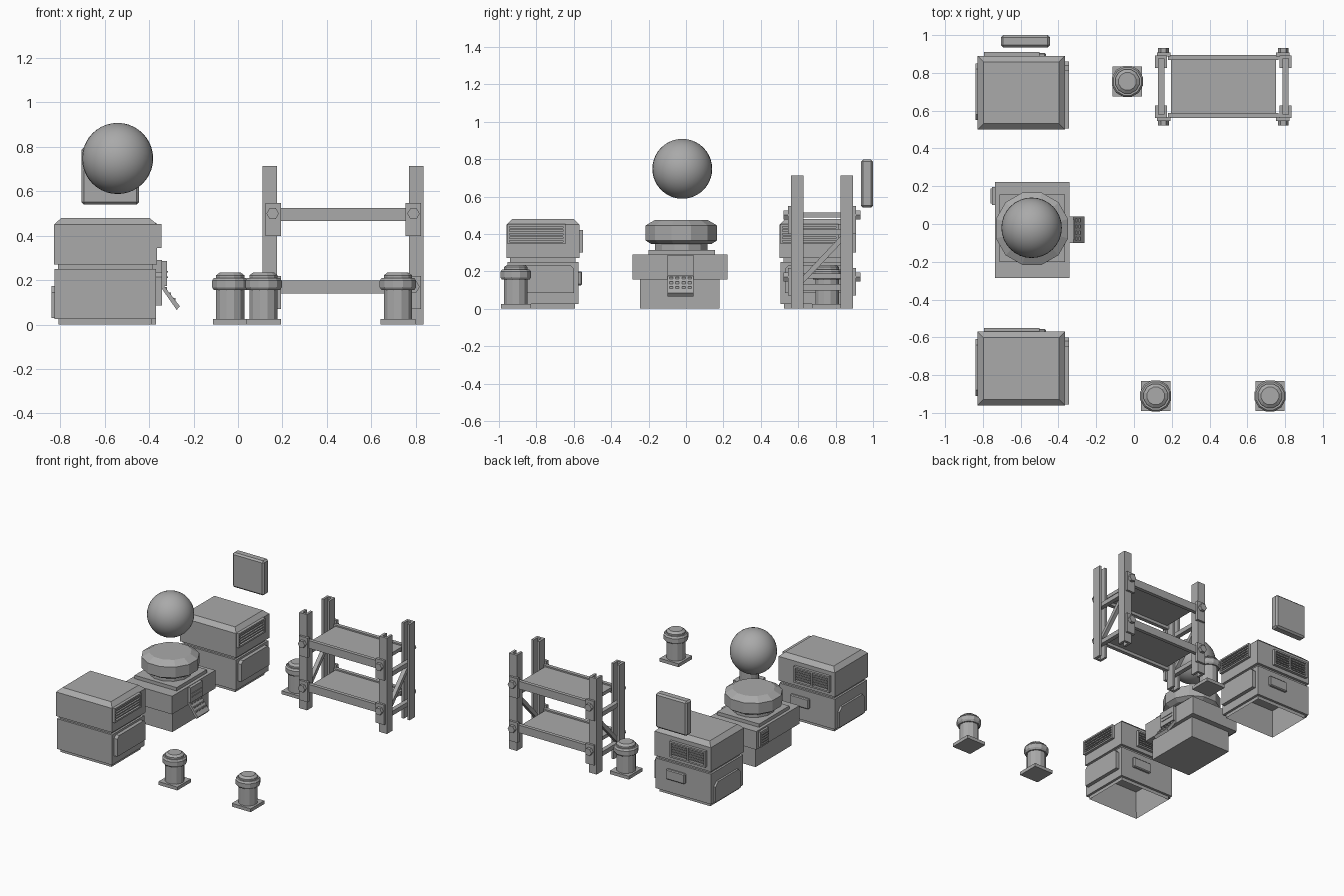
import bpy, bmesh, math
from mathutils import Vector, Matrix

cube = bpy.data.objects.get("Cube")
if cube:
    bpy.data.objects.remove(cube, do_unlink=True)

grey = bpy.data.materials.new("plain_grey")
grey.use_nodes = True
grey.diffuse_color = (0.4, 0.4, 0.4, 1)
grey.node_tree.nodes["Principled BSDF"].inputs["Base Color"].default_value = (0.4, 0.4, 0.4, 1)


def finish(name, bm, bevel=0):
    bmesh.ops.recalc_face_normals(bm, faces=bm.faces)
    mesh = bpy.data.meshes.new(name)
    bm.to_mesh(mesh)
    bm.free()
    mesh.materials.append(grey)
    ob = bpy.data.objects.new(name, mesh)
    bpy.context.collection.objects.link(ob)
    if bevel:
        mod = ob.modifiers.new("bevel", "BEVEL")
        mod.width = bevel
        mod.segments = 1
    return ob


def box_mesh(x, y, z):
    bm = bmesh.new()
    bmesh.ops.create_cube(bm, size=1)
    for v in bm.verts:
        v.co = [r[0] if c < 0 else r[1] for c, r in zip(v.co, (x, y, z))]
    return bm


def box(name, x, y, z, bevel=0):
    return finish(name, box_mesh(x, y, z), bevel)


def bar(name, a, b, width, depth):
    # beam between two points; width runs along x where possible
    a, b = Vector(a), Vector(b)
    d = b - a
    h = d.length / 2
    bm = box_mesh((-width / 2, width / 2), (-depth / 2, depth / 2), (-h, h))
    w = d.normalized()
    u = Vector((1, 0, 0)) if abs(w.x) < 0.1 else Vector((0, 1, 0))
    rot = Matrix((u, w.cross(u), w)).transposed().to_4x4()
    bmesh.ops.transform(bm, matrix=Matrix.Translation((a + b) / 2) @ rot, verts=bm.verts)
    return finish(name, bm)


def prism(name, axis, points, lo, hi):
    # polygon extruded along one axis
    bm = bmesh.new()
    verts = []
    for p in points:
        c = list(p)
        c.insert(axis, lo)
        verts.append(bm.verts.new(c))
    face = bm.faces.new(verts)
    moved = bmesh.ops.extrude_face_region(bm, geom=[face])["geom"]
    shift = [0, 0, 0]
    shift[axis] = hi - lo
    bmesh.ops.translate(bm, vec=shift, verts=[g for g in moved if isinstance(g, bmesh.types.BMVert)])
    return finish(name, bm)


def lathe(name, x, y, profile, sides):
    bm = bmesh.new()
    rings = []
    for r, z in profile:
        angles = [math.tau * (i + 0.5) / sides for i in range(sides)]
        rings.append([bm.verts.new((x + r * math.cos(t), y + r * math.sin(t), z)) for t in angles])
    for a, b in zip(rings, rings[1:]):
        for i in range(sides):
            j = (i + 1) % sides
            bm.faces.new((a[i], a[j], b[j], b[i]))
    bm.faces.new(rings[0])
    bm.faces.new(rings[-1])
    return finish(name, bm)


def cut_rect(lo, hi, bottom, top, cut):
    return [(lo, bottom), (hi, bottom), (hi, top - cut), (hi - cut, top), (lo + cut, top), (lo, top - cut)]


def cabinet(name, dy):
    def ys(a, b):
        return (a + dy, b + dy)

    # open-bottomed lower housing with a foot rim
    bm = box_mesh((-0.825, -0.37), ys(0.505, 0.885), (0.025, 0.25))
    bm.faces.ensure_lookup_table()
    for inset, lift in ((0.025, -0.025), (0.02, 0.2)):
        bottom = min(bm.faces, key=lambda f: f.calc_center_median().z)
        bmesh.ops.inset_region(bm, faces=[bottom], thickness=inset)
        if lift < 0:
            ring = bmesh.ops.extrude_face_region(bm, geom=[bottom])["geom"]
            bmesh.ops.delete(bm, geom=[bottom], context="FACES_ONLY")
            bmesh.ops.translate(bm, vec=(0, 0, lift), verts=[g for g in ring if isinstance(g, bmesh.types.BMVert)])
        else:
            bmesh.ops.translate(bm, vec=(0, 0, lift), verts=bottom.verts)
    finish(name + "_lower_housing", bm)
    box(name + "_groove", (-0.81, -0.385), ys(0.52, 0.87), (0.25, 0.27))

    # upper housing with sloped roof edges
    bm = box_mesh((-0.828, -0.365), ys(0.5, 0.89), (0.27, 0.45))
    top = max(bm.faces, key=lambda f: f.calc_center_median().z)
    bmesh.ops.inset_region(bm, faces=[top], thickness=0.045, depth=0)
    for v in top.verts:
        v.co.z = 0.48
    finish(name + "_upper_housing", bm)

    # side vent
    y0, y1 = ys(0.505, 0.815)
    for z in (0.345, 0.44):
        box(name + "_side_vent_rail", (-0.37, -0.345), (y0, y1), (z, z + 0.012))
    for y in (y0, y1 - 0.012):
        box(name + "_side_vent_stile", (-0.37, -0.345), (y, y + 0.012), (0.345, 0.452))
    for i in range(4):
        z = 0.37 + i * 0.019
        bar(name + "_side_vent_slat", (-0.36, y0, z), (-0.36, y1, z), 0.02, 0.009)

    # rear vent
    y0, y1 = ys(0.885, 0.91)
    for z in (0.3, 0.408):
        box(name + "_rear_vent_rail", (-0.795, -0.5), (y0, y1), (z, z + 0.012))
    for x in (-0.795, -0.654, -0.512):
        box(name + "_rear_vent_stile", (x, x + 0.012), (y0, y1), (0.3, 0.42))
    for i in range(5):
        z = 0.323 + i * 0.018
        box(name + "_rear_vent_slat", (-0.79, -0.505), (y0, y1 - 0.008), (z, z + 0.009))

    # doors and small rear box
    y0, y1 = ys(0.53, 0.86)
    prism(name + "_side_door", 0, cut_rect(y0, y1, 0.085, 0.235, 0.02), -0.375, -0.343)
    y0, y1 = ys(0.55, 0.85)
    prism(name + "_left_panel", 0, cut_rect(y0, y1, 0.03, 0.175, 0.03), -0.84, -0.82)
    box(name + "_rear_box", (-0.62, -0.467), ys(0.88, 0.905), (0.125, 0.2), 0.006)


cabinet("rear_cabinet", 0)
cabinet("front_cabinet", -1.46)

# central pedestal
box("pedestal_base", (-0.7, -0.37), (-0.245, 0.18), (0, 0.155))
box("pedestal_block", (-0.735, -0.342), (-0.287, 0.222), (0.155, 0.29))
box("pedestal_collar", (-0.712, -0.366), (-0.2, 0.155), (0.29, 0.315))
lathe("pedestal_head", -0.54, -0.025, [(0.145, 0.315), (0.145, 0.345), (0.165, 0.345), (0.198, 0.365),
                                       (0.198, 0.445), (0.145, 0.475)], 12)

# louvred plate on the pedestal
box("pedestal_vent", (-0.752, -0.73), (0.1, 0.195), (0.165, 0.28))
for i in range(5):
    z = 0.18 + i * 0.019
    box("pedestal_vent_slat", (-0.76, -0.75), (0.108, 0.187), (z, z + 0.009))

# control console with sloping keyboard
box("console_screen_box", (-0.345, -0.32), (-0.1, 0.04), (0.175, 0.287))
for z in (0.21, 0.235):
    box("console_strip", (-0.322, -0.315), (-0.085, 0.025), (z, z + 0.007))
prism("console_desk", 1, [(-0.345, 0.165), (-0.345, 0.19), (-0.262, 0.083), (-0.276, 0.066)], -0.1, 0.04)
for row in range(3):
    for col in range(4):
        x, z = -0.322 + row * 0.019, 0.166 - row * 0.0245
        y = -0.079 + col * 0.033
        bar("console_key", (x - 0.004, y - 0.009, z - 0.003), (x - 0.004, y + 0.009, z - 0.003), 0.012, 0.012)

# floating ball
bm = bmesh.new()
bmesh.ops.create_uvsphere(bm, u_segments=32, v_segments=20, radius=0.16)
bmesh.ops.translate(bm, vec=(-0.542, -0.02, 0.748), verts=bm.verts)
for f in bm.faces:
    f.smooth = True
finish("ball", bm)

# hanging plate
box("wall_plate", (-0.705, -0.445), (0.935, 1.0), (0.54, 0.798), 0.012)

# bollards
for x, y in ((0.115, -0.91), (0.72, -0.91), (-0.035, 0.755)):
    box("bollard_foot", (x - 0.078, x + 0.078), (y - 0.08, y + 0.08), (0, 0.025))
    lathe("bollard_post", x, y, [(0.066, 0.025), (0.066, 0.155), (0.076, 0.155), (0.085, 0.168),
                                 (0.085, 0.198), (0.076, 0.21), (0.066, 0.21), (0.066, 0.222), (0.048, 0.235)], 12)

# rack posts, brackets and bolts
MID_X, MID_Y = 0.473, 0.727
for sx in (-1, 1):
    def xr(a, b):
        return sorted((MID_X + sx * a, MID_X + sx * b))

    for sy in (-1, 1):
        def yr(a, b):
            return sorted((MID_Y + sy * a, MID_Y + sy * b))

        box("rack_post_web", xr(0.297, 0.362), yr(0.148, 0.166), (0, 0.713))
        box("rack_post_inner_flange", xr(0.297, 0.315), yr(0.1, 0.15), (0, 0.713))
        box("rack_post_outer_flange", xr(0.344, 0.362), yr(0.1, 0.15), (0, 0.713))
        for z in (0.17, 0.5):
            box("rack_bracket", xr(0.28, 0.35), yr(0.16, 0.182), (z - 0.1, z + 0.048))
            bolt = [(MID_X + sx * 0.317 + 0.028 * math.cos(t * math.pi / 3), z + 0.028 * math.sin(t * math.pi / 3))
                    for t in range(6)]
            prism("rack_bolt", 1, bolt, *yr(0.18, 0.205))

    # end frame rungs and diagonal brace
    x = MID_X + sx * 0.329
    for z in (0.115, 0.41):
        bar("rack_rung", (x, MID_Y - 0.148, z), (x, MID_Y + 0.148, z), 0.033, 0.033)
    bar("rack_brace", (x, MID_Y - 0.13, 0.125), (x, MID_Y + 0.13, 0.4), 0.03, 0.028)

# rack shelves with front and back beams
for z in (0.14, 0.467):
    for sy in (-1, 1):
        box("shelf_beam", (0.18, 0.765), sorted((MID_Y + sy * 0.14, MID_Y + sy * 0.167)), (z, z + 0.058))
    box("shelf_deck", (0.195, 0.752), (MID_Y - 0.145, MID_Y + 0.145), (z + 0.022, z + 0.048))
